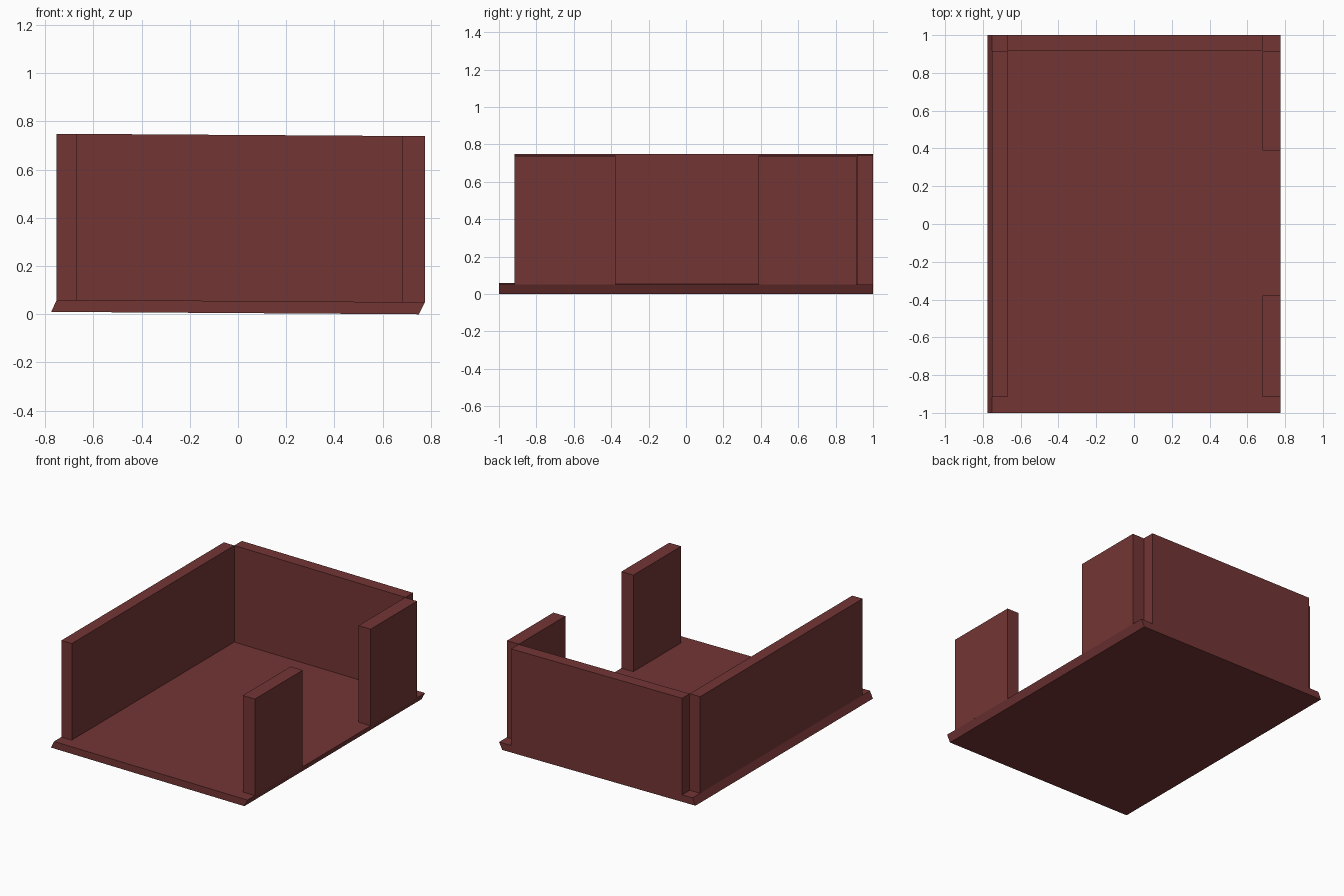
import bpy
import bmesh

cube = bpy.data.objects.get("Cube")
if cube:
    bpy.data.objects.remove(cube, do_unlink=True)

# One dark red for the whole model
red = bpy.data.materials.new("dark red")
red.use_nodes = True
colour = (0.175, 0.036, 0.036, 1)
red.diffuse_color = colour
red.node_tree.nodes["Principled BSDF"].inputs["Base Color"].default_value = colour

FLOOR, WALL_TOP = 0.055, 0.744   # heights at x = 0
SLOPE = -0.0065                  # everything dips slightly towards +x


def prism(name, profile, y0, y1):
    """Extrude an (x, z) profile from y0 to y1."""
    bm = bmesh.new()
    face = bm.faces.new([bm.verts.new((x, y0, z)) for x, z in profile])
    new = bmesh.ops.extrude_face_region(bm, geom=[face])["geom"]
    verts = [v for v in new if isinstance(v, bmesh.types.BMVert)]
    bmesh.ops.translate(bm, verts=verts, vec=(0, y1 - y0, 0))
    bmesh.ops.recalc_face_normals(bm, faces=bm.faces)
    mesh = bpy.data.meshes.new(name)
    bm.to_mesh(mesh)
    bm.free()
    mesh.materials.append(red)
    obj = bpy.data.objects.new(name, mesh)
    bpy.context.collection.objects.link(obj)


def wall(name, x0, x1, y0, y1):
    """Upright panel whose base and top follow the dip of the floor."""
    profile = [(x, h + SLOPE * x) for x, h in
               ((x0, FLOOR), (x1, FLOOR), (x1, WALL_TOP), (x0, WALL_TOP))]
    prism(name, profile, y0, y1)


# Floor slab with slanted side edges
prism("floor", [(-0.775, 0.01), (0.75, 0), (0.775, 0.05), (-0.752, 0.06)], -1, 1)

# Long side wall, back wall, and the two short walls beside the opening
wall("right_wall", -0.752, -0.67, -0.917, 0.915)
wall("back_wall", -0.67, 0.68, 0.915, 1)
wall("left_wall_front", 0.68, 0.775, -0.917, -0.378)
wall("left_wall_back", 0.68, 0.775, 0.388, 0.912)
